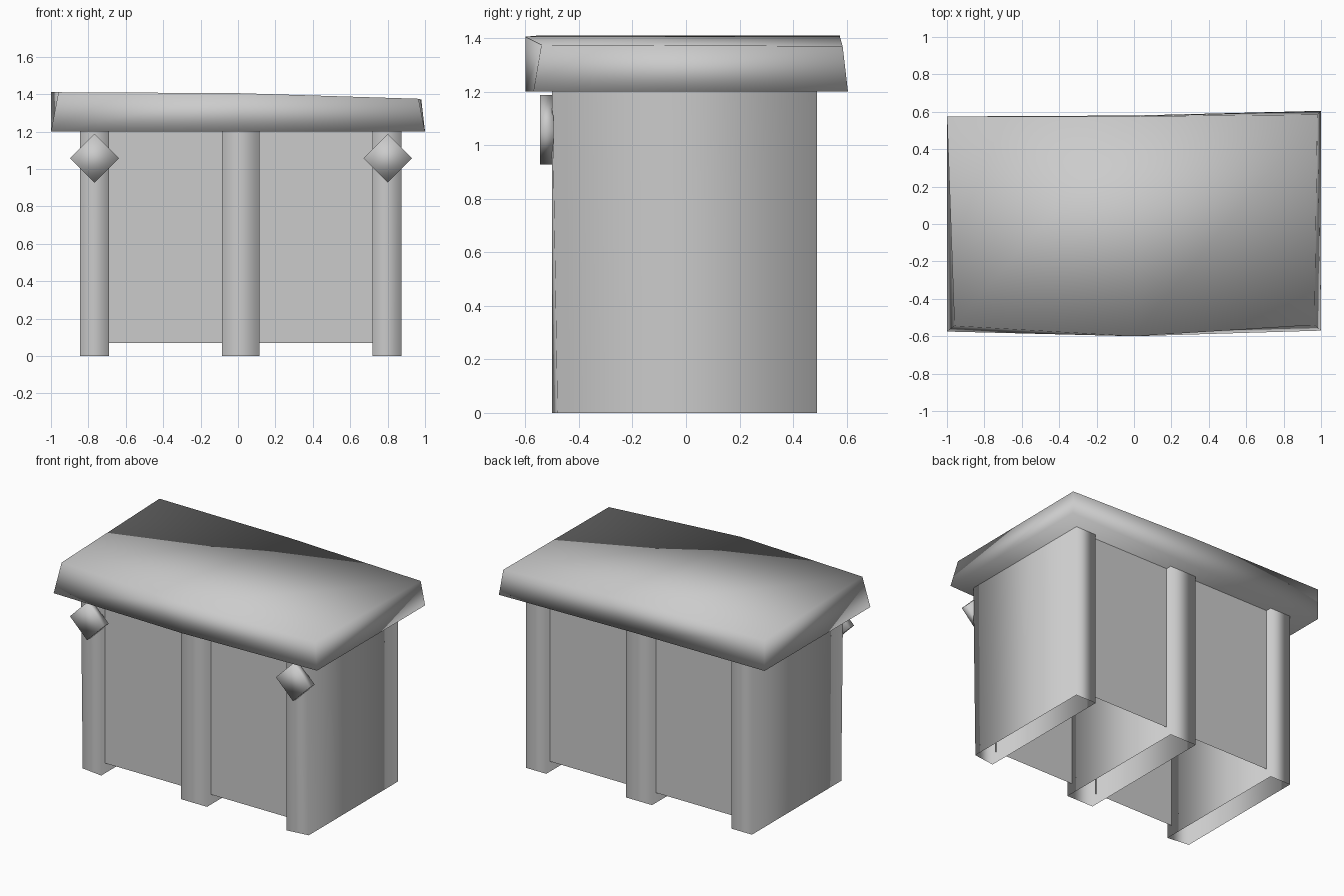
import bpy, bmesh, math
from mathutils import Matrix

cube = bpy.data.objects.get("Cube")
if cube:
    bpy.data.objects.remove(cube, do_unlink=True)

GREY = (0.6, 0.6, 0.6, 1.0)
grey = bpy.data.materials.new("plain_grey")
grey.use_nodes = True
grey.diffuse_color = GREY
grey.node_tree.nodes["Principled BSDF"].inputs["Base Color"].default_value = GREY


def finish(name, bm, smooth=True):
    """Turn a bmesh into a named object."""
    bmesh.ops.recalc_face_normals(bm, faces=bm.faces)
    for f in bm.faces:
        f.smooth = smooth
    mesh = bpy.data.meshes.new(name)
    bm.to_mesh(mesh)
    bm.free()
    mesh.materials.append(grey)
    obj = bpy.data.objects.new(name, mesh)
    bpy.context.collection.objects.link(obj)
    return obj


def loft(name, low, high, caps):
    """Join two matching outlines with side faces, and cap them if wanted."""
    bm = bmesh.new()
    a = [bm.verts.new(p) for p in low]
    b = [bm.verts.new(p) for p in high]
    n = len(a)
    for i in range(n):
        j = (i + 1) % n
        bm.faces.new((a[i], a[j], b[j], b[i]))
    if caps:
        # split the six-sided caps into two quads along the middle
        for ring in (a, b):
            bm.faces.new((ring[0], ring[1], ring[4], ring[5]))
            bm.faces.new((ring[1], ring[2], ring[3], ring[4]))
    return finish(name, bm)


FRONT, BACK, EAVES = -0.5, 0.49, 1.2


# Hollow dividing walls, open below, outer ones leaning slightly at the front
def wall(name, x0, x1, set_left=0.0, set_right=0.0):
    def ring(z, k):
        return [(x0, FRONT + set_right * k, z), (x1, FRONT + set_left * k, z),
                (x1, BACK, z), (x0, BACK, z)]
    loft(name, ring(0, 1), ring(EAVES, 0), caps=False)


walls = {"right_wall": (-0.845, -0.69), "middle_wall": (-0.085, 0.115),
         "left_wall": (0.72, 0.875)}
wall("right_wall", *walls["right_wall"], set_right=0.02)
wall("middle_wall", *walls["middle_wall"])
wall("left_wall", *walls["left_wall"], set_left=0.02)

# Thin panels closing the two bays at front and back
bays = {"right": (walls["right_wall"][1], walls["middle_wall"][0]),
        "left": (walls["middle_wall"][1], walls["left_wall"][0])}
for side, (x0, x1) in bays.items():
    for end, y in (("front", -0.46), ("back", 0.45)):
        bm = bmesh.new()
        corners = [(x0 - 0.01, y, 0.07), (x1 + 0.01, y, 0.07),
                   (x1 + 0.01, y, EAVES), (x0 - 0.01, y, EAVES)]
        face = bm.faces.new([bm.verts.new(c) for c in corners])
        obj = finish(f"{side}_{end}_panel", bm, smooth=False)
        if (obj.data.polygons[0].normal.y > 0) != (y > 0):
            obj.data.flip_normals()

# Uneven roof slab
eave_outline = [(-1, -0.575), (0, -0.6), (1, -0.57), (1, 0.605), (0, 0.58), (-1, 0.575)]
roof_top = [(-0.96, -0.545, 1.41), (0, -0.6, 1.405), (0.965, -0.54, 1.375),
            (0.98, 0.585, 1.37), (0, 0.575, 1.405), (-1, 0.575, 1.41)]
loft("roof", [(x, y, EAVES) for x, y in eave_outline], roof_top, caps=True)

# Diamond ornaments on the outer walls
for side, x in (("right", -0.767), ("left", 0.8)):
    bm = bmesh.new()
    bmesh.ops.create_cube(bm, size=1)
    half = 0.13
    edge = half * math.sqrt(2)
    place = (Matrix.Translation((x, -0.52, 1.057))
             @ Matrix.Rotation(math.pi / 4, 4, "Y")
             @ Matrix.Diagonal((edge, 0.05, edge, 1)))
    bm.transform(place)
    finish(f"{side}_diamond", bm)
